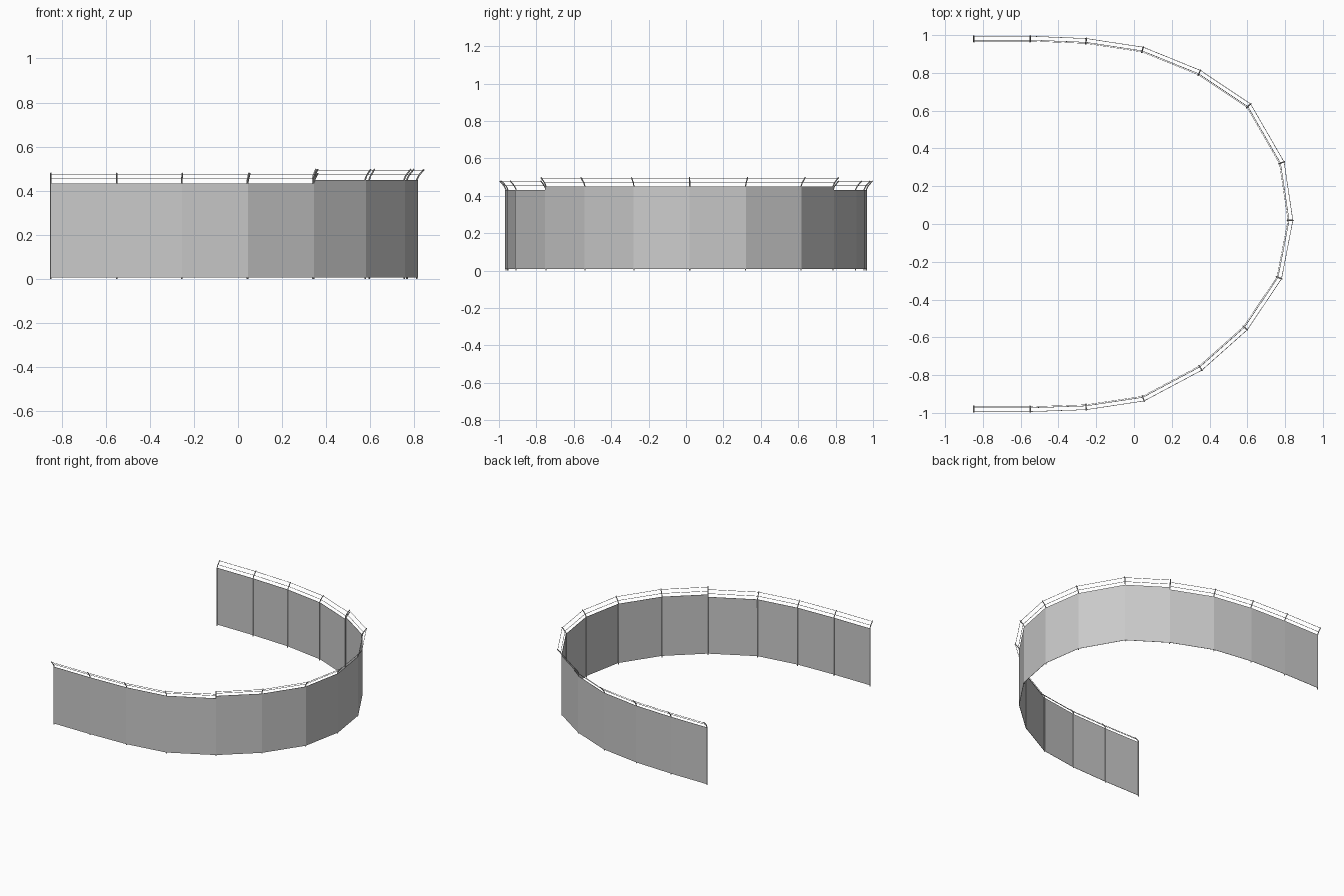
import bpy, bmesh
from mathutils import Vector

if "Cube" in bpy.data.objects:
    bpy.data.objects.remove(bpy.data.objects["Cube"])

# Fence line seen from above, from the front end round to the back end
PATH = [Vector(p) for p in [
    (-0.848, -0.967), (-0.55, -0.967), (-0.255, -0.957), (0.045, -0.912),
    (0.345, -0.752), (0.58, -0.543), (0.757, -0.28), (0.815, 0.02),
    (0.77, 0.32), (0.598, 0.618), (0.34, 0.79), (0.042, 0.911),
    (-0.255, 0.956), (-0.55, 0.968), (-0.848, 0.968)]]
LOW, HIGH = 0.432, 0.45
FIRST_HIGH, LAST_HIGH = 4, 9      # taller panels along the curve
N = len(PATH) - 1
# Wires above the panel: (outward offset, rise)
WIRES = [(0.006, 0.022), (0.026, 0.043)]


def panel_top(i):
    return HIGH if FIRST_HIGH <= i <= LAST_HIGH else LOW


def outward(i):
    a, b = PATH[max(i - 1, 0)], PATH[min(i + 1, N)]
    t = (b - a).normalized()
    return Vector((t.y, -t.x))


def point(i, off, z):
    p = PATH[i] + outward(i) * off
    return Vector((p.x, p.y, z))


def finish(bm, name):
    bmesh.ops.recalc_face_normals(bm, faces=bm.faces)
    mesh = bpy.data.meshes.new(name)
    bm.to_mesh(mesh)
    bm.free()
    ob = bpy.data.objects.new(name, mesh)
    bpy.context.collection.objects.link(ob)
    return ob


def rod(name, pts, radius):
    """Thin tube through the given points."""
    cu = bpy.data.curves.new(name, 'CURVE')
    cu.dimensions = '3D'
    cu.bevel_depth = radius
    cu.bevel_resolution = 1
    cu.use_fill_caps = True
    sp = cu.splines.new('POLY')
    sp.points.add(len(pts) - 1)
    for q, p in zip(sp.points, pts):
        q.co = (*p, 1)
    ob = bpy.data.objects.new(name, cu)
    bpy.context.collection.objects.link(ob)
    return ob


# Flat panels and the two wires over each of them
for i in range(N):
    top = panel_top(i)
    bm = bmesh.new()
    ring = [(i, 0.001), (i + 1, 0.001), (i + 1, -0.001), (i, -0.001)]
    low = [bm.verts.new(point(k, o, 0.008)) for k, o in ring]
    upp = [bm.verts.new(point(k, o, top)) for k, o in ring]
    bm.faces.new(low)
    bm.faces.new(upp)
    for k in range(4):
        j = (k + 1) % 4
        bm.faces.new((low[k], low[j], upp[j], upp[k]))
    finish(bm, f"fence_panel_{i}")
    for n, (off, rise) in enumerate(WIRES):
        rod(f"wire_{i}_{n}", [point(i, off, top + rise),
                              point(i + 1, off, top + rise)], 0.0014)

# Posts inside the panels, with arms leaning outward at the top
for i in range(N + 1):
    tops = {panel_top(min(i, N - 1)), panel_top(max(i - 1, 0))}
    for top in tops:
        rod(f"post_{i}", [point(i, -0.004, 0), point(i, -0.004, top + 0.002),
                          point(i, 0.005, top + 0.020),
                          point(i, 0.029, top + 0.048)], 0.0035)
